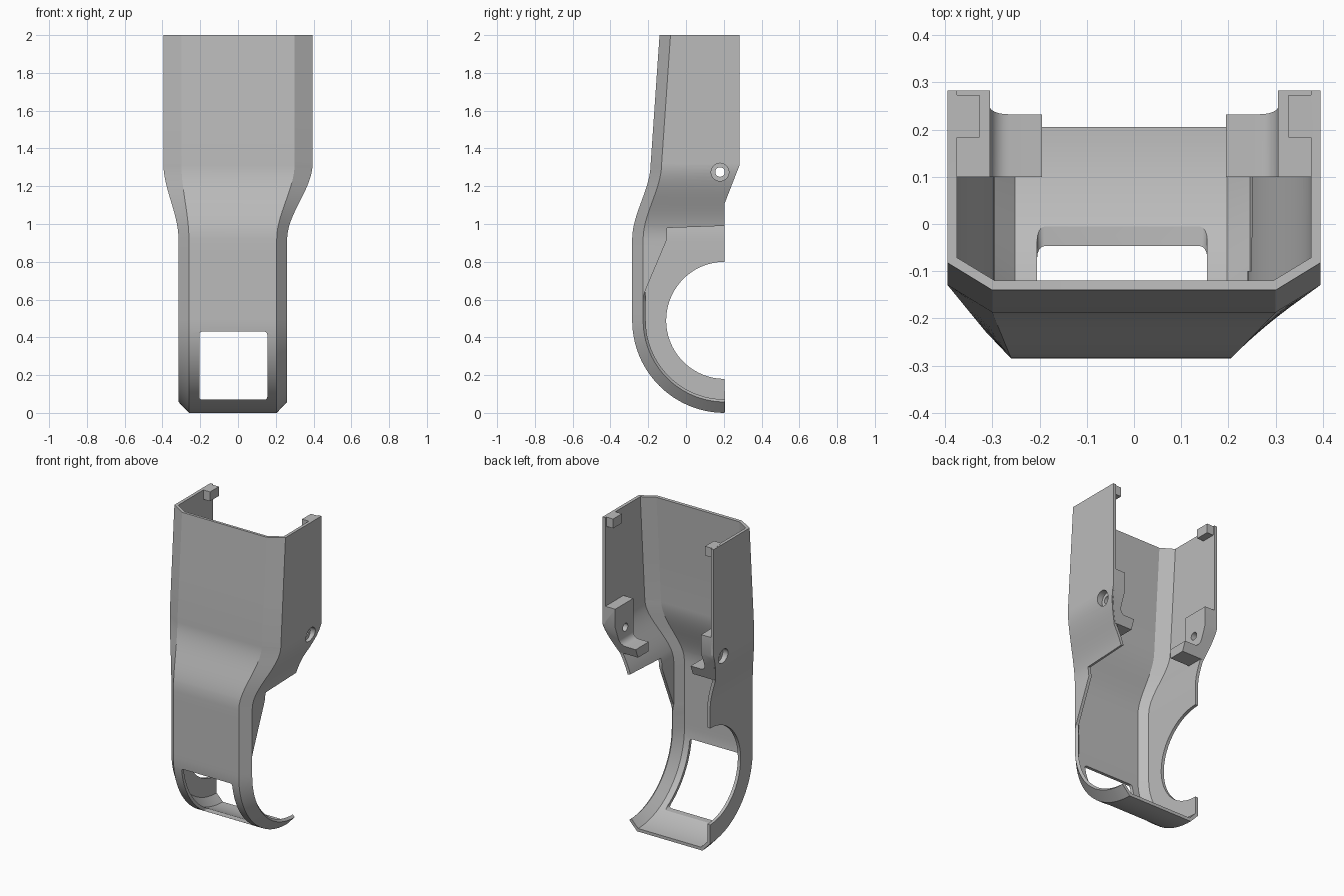
import bpy, bmesh, math
from mathutils import Vector

cube = bpy.data.objects.get("Cube")
if cube:
    bpy.data.objects.remove(cube, do_unlink=True)

grey = bpy.data.materials.new("plain grey")
grey.use_nodes = True
grey.diffuse_color = (0.5, 0.5, 0.5, 1)
grey.node_tree.nodes["Principled BSDF"].inputs["Base Color"].default_value = (0.5, 0.5, 0.5, 1)

CY, CZ, R, NOTCH = 0.205, 0.49, 0.49, 0.31   # centre and radii of the rounded lower end


def lerp(a, b, t):
    return a + (b - a) * t


def flare(z):
    """0 in the narrow lower part, 1 in the wide upper part."""
    t = min(max((z - 0.92) / 0.40, 0), 1)
    return t * t * (3 - 2 * t)


def wall_x(side, z):
    return side * lerp(0.26 if side > 0 else 0.315, 0.395, flare(z))


def flat_x(side, z):
    return side * lerp(0.205 if side > 0 else 0.26, 0.30, flare(z))


def front_y(z):
    upper = lerp(-0.187, -0.14, max(z - 1.32, 0) / 0.68)
    return lerp(-0.285, upper, flare(z))


def back_y(z):
    return lerp(CY, 0.283, min(max((z - 1.11) / 0.20, 0), 1))


def left_end(z, edge):
    """Back edge of the cut-away wall."""
    if z >= 0.98:
        return back_y(z)
    return lerp(edge, -0.1, min(max((z - 0.62) / 0.30, 0), 1))


def right_end(z):
    """Back edge of the wall with the round notch."""
    if z >= CZ + NOTCH:
        return back_y(z)
    return CY - math.sqrt(max(NOTCH ** 2 - (z - CZ) ** 2, 0))


def make(name, bm):
    mesh = bpy.data.meshes.new(name)
    bm.to_mesh(mesh)
    bm.free()
    obj = bpy.data.objects.new(name, mesh)
    bpy.context.collection.objects.link(obj)
    mesh.materials.append(grey)
    return obj


def activate(obj):
    bpy.ops.object.select_all(action='DESELECT')
    obj.select_set(True)
    bpy.context.view_layer.objects.active = obj


def box(name, lo, hi):
    bm = bmesh.new()
    bmesh.ops.create_cube(bm, size=1)
    for v in bm.verts:
        v.co = [lerp(a, b, c + 0.5) for a, b, c in zip(lo, hi, v.co)]
    return make(name, bm)


def cylinder_x(name, radius, x0, x1, y, z):
    bpy.ops.mesh.primitive_cylinder_add(vertices=32, radius=radius, depth=abs(x1 - x0),
                                        location=((x0 + x1) / 2, y, z),
                                        rotation=(0, math.pi / 2, 0))
    obj = bpy.context.object
    obj.name = name
    return obj


def cut(obj, cutter):
    activate(obj)
    mod = obj.modifiers.new("cut", 'BOOLEAN')
    mod.operation, mod.solver, mod.object = 'DIFFERENCE', 'EXACT', cutter
    bpy.ops.object.modifier_apply(modifier=mod.name)


def smooth(obj):
    activate(obj)
    bpy.ops.object.shade_smooth_by_angle(angle=math.radians(25))


# Shell: cross-sections lofted down the body and around the rounded end
heights = [2, 1.6, 1.32, 1.31] + [1.29 - 0.02 * i for i in range(16)] + [0.979, 0.95, 0.92, 0.86]
rows = []
for z in heights + [CZ + NOTCH * math.sin(math.radians(a)) for a in range(90, -1, -6)]:
    f = front_y(z)
    edge = f + 0.058
    xr, xl = wall_x(-1, z), wall_x(1, z)
    rows.append([(xr, right_end(z), z), (xr, edge, z), (flat_x(-1, z), f, z),
                 (flat_x(1, z), f, z), (xl, edge, z), (xl, left_end(z, edge), z)])
for i in range(1, 25):
    a = math.radians(90 * i / 24)
    xs = [wall_x(-1, 0)] * 2 + [flat_x(-1, 0), flat_x(1, 0)] + [wall_x(1, 0)] * 2
    radii = [NOTCH, R - 0.058, R, R, R - 0.058, R - 0.058]
    rows.append([(x, CY - r * math.cos(a), CZ - r * math.sin(a)) for x, r in zip(xs, radii)])

bm = bmesh.new()
grid = [[bm.verts.new(p) for p in row] for row in rows]
for upper, lower in zip(grid, grid[1:]):
    for j in range(5):
        widths = [(r[j].co - r[j + 1].co).length for r in (upper, lower)]
        if max(widths) > 0.001:
            bm.faces.new((upper[j], lower[j], lower[j + 1], upper[j + 1]))
bmesh.ops.remove_doubles(bm, verts=bm.verts, dist=0.0002)
bmesh.ops.delete(bm, geom=[v for v in bm.verts if not v.link_faces], context='VERTS')
shell = make("shell", bm)
activate(shell)
solid = shell.modifiers.new("thickness", 'SOLIDIFY')
solid.thickness, solid.offset, solid.use_even_offset = 0.02, -1, True
bpy.ops.object.modifier_apply(modifier=solid.name)

# Front window with rounded corners
window = box("window_cutter", (-0.205, -0.5, 0.07), (0.155, 0.04, 0.43))
bm = bmesh.new()
bm.from_mesh(window.data)
along = [e for e in bm.edges if abs(e.verts[0].co.y - e.verts[1].co.y) > 0.1]
bmesh.ops.bevel(bm, geom=along, offset=0.015, segments=4, profile=0.5, affect='EDGES')
bm.to_mesh(window.data)
bm.free()
cut(shell, window)
helpers = [window]

# Screw bosses with inward tabs, screw holes and top hooks on both walls
for side, label in ((1, "left"), (-1, "right")):
    profile = [(0.195, 1.18), (0.195, 1.12)]
    profile += [(abs(wall_x(side, z)) - 0.008, z) for z in (1.12, 1.16, 1.2, 1.24, 1.28, 1.32, 1.43)]
    profile += [(0.305, 1.43)]
    profile += [(0.265 + 0.04 * math.cos(a), 1.22 - 0.04 * math.sin(a))
                for a in (math.radians(15 * k) for k in range(7))]
    bm = bmesh.new()
    face = bm.faces.new([bm.verts.new((side * x, 0.10, z)) for x, z in profile])
    moved = bmesh.ops.extrude_face_region(bm, geom=[face])["geom"]
    for v in moved:
        if isinstance(v, bmesh.types.BMVert):
            v.co.y = 0.283
    # Trim the back to the sloping edge of the wall
    bmesh.ops.bisect_plane(bm, geom=bm.verts[:] + bm.edges[:] + bm.faces[:],
                           plane_co=Vector((0, CY, 1.11)), plane_no=Vector((0, 0.2, -0.078)),
                           clear_outer=True)
    bmesh.ops.holes_fill(bm, edges=[e for e in bm.edges if e.is_boundary])
    bmesh.ops.recalc_face_normals(bm, faces=bm.faces)
    boss = make(label + "_screw_boss", bm)

    recess = cylinder_x(label + "_recess_cutter", 0.047, side * 0.355, side * 0.5, 0.18, 1.275)
    hole = cylinder_x(label + "_hole_cutter", 0.025, side * 0.25, side * 0.5, 0.18, 1.275)
    for part in (shell, boss):
        cut(part, recess)
        cut(part, hole)
    helpers += [recess, hole]
    smooth(boss)

    xs = sorted((side * 0.327, side * 0.385))
    box(label + "_top_hook", (xs[0], 0.183, 1.94), (xs[1], 0.273, 2.0))

smooth(shell)
for obj in helpers:
    bpy.data.objects.remove(obj, do_unlink=True)
